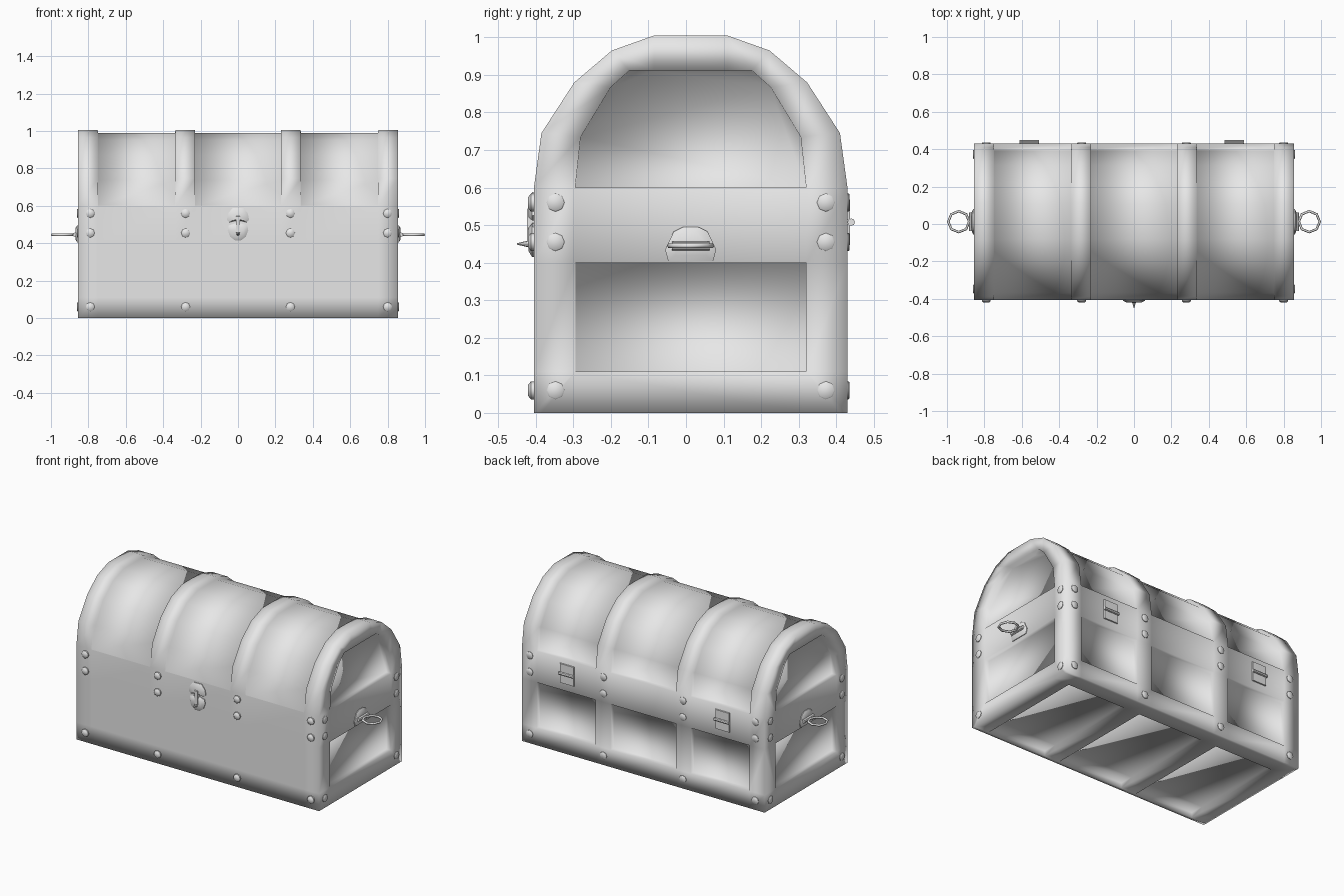
import bpy, bmesh
from math import radians, pi
from mathutils import Matrix, Vector

if "Cube" in bpy.data.objects:
    bpy.data.objects.remove(bpy.data.objects["Cube"])

grey = bpy.data.materials.new("plain_grey")
grey.use_nodes = True
grey.diffuse_color = (0.8, 0.8, 0.8, 1)
grey.node_tree.nodes["Principled BSDF"].inputs["Base Color"].default_value = (0.8, 0.8, 0.8, 1)

MID = 0.0125          # depth centre of the box
HALF = 0.4175         # half depth of the box
END = 0.855           # half length of the box
RECESS = 0.032        # depth of the sunken panels


def finish(name, bm, sharp=None):
    bmesh.ops.recalc_face_normals(bm, faces=bm.faces)
    mesh = bpy.data.meshes.new(name)
    bm.to_mesh(mesh)
    bm.free()
    mesh.materials.append(grey)
    mesh.shade_smooth()
    if sharp:
        mesh.set_sharp_from_angle(angle=radians(sharp))
    obj = bpy.data.objects.new(name, mesh)
    bpy.context.collection.objects.link(obj)


def facing(origin, out):
    """Local x runs along the wall, y goes up, z points out of the wall."""
    w = Vector(out)
    u, v = Vector((-w.y, w.x, 0)), Vector((0, 0, 1))
    m = Matrix((u, v, w)).transposed().to_4x4()
    m.translation = origin
    return m


def plate(bm, outline, base, top, place, taper=0.85):
    """Extruded outline whose outer face is slightly smaller."""
    c = sum((Vector(p) for p in outline), Vector((0, 0))) / len(outline)
    rings = []
    for h, s in ((base, 1), ((base + top) / 2, 1), (top, taper)):
        pts = [c + (Vector(p) - c) * s for p in outline]
        rings.append([bm.verts.new(place @ Vector((p.x, p.y, h))) for p in pts])
    n = len(outline)
    for lo, hi in zip(rings, rings[1:]):
        for i in range(n):
            bm.faces.new((lo[i], lo[(i + 1) % n], hi[(i + 1) % n], hi[i]))
    bm.faces.new(rings[0][::-1])
    bm.faces.new(rings[-1])


def cylinder(bm, r1, r2, depth, matrix, sides=8):
    bmesh.ops.create_cone(bm, cap_ends=True, segments=sides, radius1=r1,
                          radius2=r2, depth=depth, matrix=matrix)


# Chest shell: half section as (outer half depth, outer z, inner half depth, inner z)
section = [
    (0.3075, 0, 0.3075, 0.11), (0.3975, 0, 0.3075, 0.11), (HALF, 0, 0.3075, 0.11),
    (HALF, 0.11, 0.3075, 0.11), (HALF, 0.4, 0.3075, 0.4), (HALF, 0.6, 0.3075, 0.6),
    (0.3975, 0.745, 0.293, 0.735), (0.31, 0.88, 0.213, 0.867),
    (0.21, 0.965, 0.163, 0.912), (0.0975, 1.005, 0.0975, 0.912),
]
ring = [(MID - a, z, MID - b, iz) for a, z, b, iz in section]
ring += [(MID + a, z, MID + b, iz) for a, z, b, iz in reversed(section)]
count = len(ring)
stations = [-END, -0.75, -0.335, -0.23, 0.23, 0.335, 0.75, END]

bm = bmesh.new()
loops = [[bm.verts.new((x, y, z)) for y, z, _, _ in ring] for x in stations]
wall = {}
for k in range(len(stations) - 1):
    for s in range(count):
        t = (s + 1) % count
        wall[k, s] = bm.faces.new((loops[k][s], loops[k][t], loops[k + 1][t], loops[k + 1][s]))

# End frames with a lower window, a middle band and an arched window
windows = []
for loop, x in ((loops[0], -END), (loops[-1], END)):
    corner = {p: bm.verts.new((x, *p)) for p in dict.fromkeys(r[2:] for r in ring)}
    inner = [corner[r[2:]] for r in ring]
    for s in range(count):
        t = (s + 1) % count
        bm.faces.new(dict.fromkeys((loop[s], loop[t], inner[t], inner[s])))
    back = count - 1
    windows.append(bm.faces.new((inner[3], inner[4], inner[back - 4], inner[back - 3])))
    bm.faces.new((inner[4], inner[5], inner[back - 5], inner[back - 4]))
    windows.append(bm.faces.new(inner[5:back - 4]))
bmesh.ops.recalc_face_normals(bm, faces=bm.faces)


def sink(faces, shift):
    """Inset a group of faces and push it inwards by a rule."""
    bmesh.ops.inset_region(bm, faces=faces, thickness=0.001, depth=0,
                           use_boundary=True, use_even_offset=True)
    for v in {v for f in faces for v in f.verts}:
        v.co += shift(v.co)


def lid_shift(co):
    """Front edge runs out flush; the back edge forms a sill."""
    front = co.y < MID
    if co.z < 0.65:
        depth = 0 if front else 0.028
    elif co.z < 0.8:
        depth = 0.02
    else:
        depth = 0.015
    return -depth * Vector((0, co.y - MID, co.z - 0.6)).normalized()


for bay in (1, 3, 5):
    sink([wall[bay, s] for s in range(5, 14)], lid_shift)
    sink([wall[bay, 15]], lambda co: Vector((0, -RECESS, 0)))
    sink([wall[bay, 19], wall[bay, 0]], lambda co: Vector((0, 0, RECESS)))
for face in windows:
    sink([face], lambda co: Vector((-RECESS if co.x > 0 else RECESS, 0, 0)))
finish("chest_shell", bm)

# Rivets: domed on the front, flat discs on the back and ends
FRONT, BACK = (0, -1, 0), (0, 1, 0)
bm = bmesh.new()


def rivet(origin, out, height, tip):
    place = facing(origin, out)
    for r2, lo, hi in ((0.024, -0.005, height / 2), (tip, height / 2, height)):
        cylinder(bm, 0.024, r2, hi - lo, place @ Matrix.Translation((0, 0, (lo + hi) / 2)))


for z in (0.06, 0.455, 0.56):
    for x in (-0.79, -0.28, 0.28, 0.8):
        rivet((x, MID - HALF, z), FRONT, 0.016, 0.014)
        rivet((x, MID + HALF, z), BACK, 0.006, 0.021)
    for y in (MID - 0.36, MID + 0.36):
        for side in (-1, 1):
            rivet((side * END, y, z), (side, 0, 0), 0.006, 0.021)
bmesh.ops.remove_doubles(bm, verts=bm.verts, dist=0.0005)
finish("rivets", bm, 50)

# Front lock: cap, case, and a hasp with a small pin
place = facing((0, MID - HALF, 0), FRONT)
bm = bmesh.new()
right = [(0.015, 0.52), (0.045, 0.512), (0.06, 0.525), (0.052, 0.56), (0.03, 0.588)]
plate(bm, right + [(-u, v) for u, v in reversed(right)], -0.005, 0.014, place, 0.7)
finish("lock_cap", bm, 40)

bm = bmesh.new()
right = [(0.015, 0.415), (0.042, 0.435), (0.055, 0.47), (0.05, 0.495), (0.02, 0.505)]
plate(bm, right + [(-u, v) for u, v in reversed(right)], -0.005, 0.014, place, 0.7)
finish("lock_case", bm, 40)

bm = bmesh.new()
plate(bm, [(-0.012, 0.45), (0.012, 0.45), (0.012, 0.55), (-0.012, 0.55)], 0, 0.018, place)
cylinder(bm, 0.01, 0.002, 0.035, place @ Matrix.Translation((0, 0.45, 0.0275)))
finish("lock_hasp", bm, 40)

# Back hinges: two leaves and a knuckle
for name, x in (("hinge_right", -0.56), ("hinge_left", 0.535)):
    place = facing((x, MID + HALF, 0.508), BACK)
    bm = bmesh.new()
    for v in (-0.034, 0.034):
        plate(bm, [(-0.05, v - 0.028), (0.05, v - 0.028), (0.05, v + 0.028), (-0.05, v + 0.028)],
              -0.005, 0.007, place, 0.95)
    cylinder(bm, 0.01, 0.01, 0.104,
             place @ Matrix.Translation((0, 0, 0.01)) @ Matrix.Rotation(pi / 2, 4, "Y"))
    finish(name, bm, 40)

# End handles: mount, knuckle and horizontal ring
for name, side in (("right", -1), ("left", 1)):
    place = facing((side * END, MID, 0.445), (side, 0, 0))
    bm = bmesh.new()
    half = [(0.06, -0.04), (0.068, -0.01), (0.045, 0.038), (0.02, 0.05)]
    plate(bm, half + [(-u, v) for u, v in reversed(half)], -0.005, 0.014, place, 0.7)
    cylinder(bm, 0.012, 0.012, 0.1,
             place @ Matrix.Translation((0, 0, 0.016)) @ Matrix.Rotation(pi / 2, 4, "Y"))
    finish("handle_mount_" + name, bm, 40)
    bpy.ops.mesh.primitive_torus_add(location=(side * 0.937, MID, 0.445), major_radius=0.056,
                                     minor_radius=0.007, major_segments=8, minor_segments=6)
    handle = bpy.context.object
    handle.name = "handle_ring_" + name
    handle.data.materials.append(grey)
    handle.data.shade_smooth()
